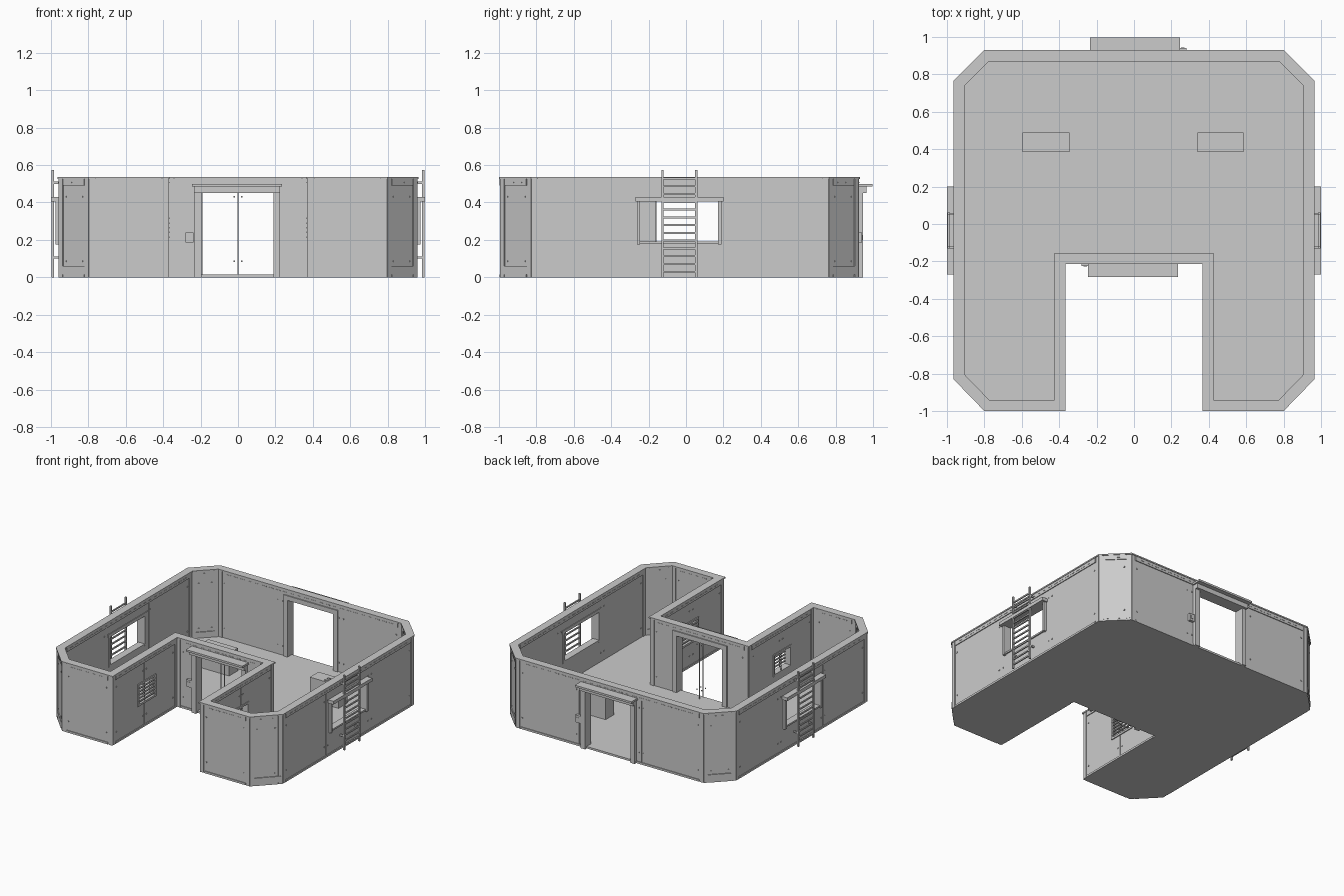
import bpy, bmesh, math
from mathutils import Vector, Matrix

if "Cube" in bpy.data.objects:
    bpy.data.objects.remove(bpy.data.objects["Cube"])

grey = bpy.data.materials.new("plain_grey")
grey.diffuse_color = (0.6, 0.6, 0.6, 1)
grey.use_nodes = True
grey.node_tree.nodes["Principled BSDF"].inputs["Base Color"].default_value = grey.diffuse_color

# Outer outline of the wall cap, counter-clockwise
OUTLINE = [Vector(p) for p in [
    (-0.8, -1), (-0.365, -1), (-0.365, -0.215), (0.365, -0.215), (0.365, -1), (0.8, -1),
    (0.965, -0.83), (0.965, 0.765), (0.8, 0.93), (-0.8, 0.93), (-0.965, 0.765), (-0.965, -0.83)]]
N = len(OUTLINE)
FACE, BACK = 0.01, 0.05          # outer and inner wall faces, inward from the outline
CHAMFERS = (5, 7, 9, 11)


def finish(name, bm):
    bmesh.ops.recalc_face_normals(bm, faces=bm.faces)
    me = bpy.data.meshes.new(name)
    bm.to_mesh(me)
    bm.free()
    me.materials.append(grey)
    ob = bpy.data.objects.new(name, me)
    bpy.context.collection.objects.link(ob)
    return ob


def inset(d):
    pts = []
    for i in range(N):
        a = (OUTLINE[i] - OUTLINE[i - 1]).normalized()
        b = (OUTLINE[(i + 1) % N] - OUTLINE[i]).normalized()
        na, nb = Vector((-a.y, a.x)), Vector((-b.y, b.x))
        pts.append(OUTLINE[i] + (na + nb) * d / (1 + na.dot(nb)))
    return pts


def ring(name, d0, d1, z0, z1):
    bm = bmesh.new()
    loops = [[bm.verts.new((p.x, p.y, z)) for p in inset(d)]
             for d, z in ((d0, z0), (d0, z1), (d1, z1), (d1, z0))]
    for k in range(4):
        a, b = loops[k], loops[(k + 1) % 4]
        for i in range(N):
            j = (i + 1) % N
            bm.faces.new((a[i], a[j], b[j], b[i]))
    return finish(name, bm)


def box(bm, x0, x1, y0, y1, z0, z1):
    m = Matrix.Translation(((x0 + x1) / 2, (y0 + y1) / 2, (z0 + z1) / 2))
    bmesh.ops.create_cube(bm, size=1, matrix=m @ Matrix.Diagonal(
        (abs(x1 - x0), abs(y1 - y0), abs(z1 - z0), 1)))


def length(i, d):
    p = inset(d)
    return (p[(i + 1) % N] - p[i]).length


def plate(bm, i, d, s0, s1, z0, z1, t):
    """Box on wall i at inset d, from s0 to s1 along it, t thick (outward if positive)."""
    p = inset(d)
    u = (p[(i + 1) % N] - p[i]).normalized()
    n = Vector((u.y, -u.x))
    c = p[i] + u * (s0 + s1) / 2 + n * t / 2
    m = Matrix.Translation((c.x, c.y, (z0 + z1) / 2)) @ Matrix.Rotation(math.atan2(u.y, u.x), 4, 'Z')
    bmesh.ops.create_cube(bm, size=1, matrix=m @ Matrix.Diagonal((s1 - s0, abs(t), z1 - z0, 1)))


# Floor slab
bm = bmesh.new()
face = bm.faces.new([bm.verts.new((p.x, p.y, 0)) for p in inset(0.012)])
ext = bmesh.ops.extrude_face_region(bm, geom=[face])
bmesh.ops.translate(bm, vec=(0, 0, 0.015), verts=[v for v in ext["geom"] if isinstance(v, bmesh.types.BMVert)])
finish("floor", bm)

# Walls with door and window openings, and cap
walls = ring("walls", FACE, BACK, 0, 0.526)
ring("wall_cap", 0, 0.06, 0.525, 0.535)
bm = bmesh.new()
for s, f in ((1, -0.215), (-1, 0.93)):
    box(bm, -0.195 * s, 0.19 * s, f - 0.1, f + 0.1, 0.015, 0.45)
for s in (-1, 1):
    box(bm, s * 0.85, s * 1.05, -0.245, 0.17, 0.19, 0.405)
    box(bm, s * 0.33, s * 0.45, -0.67, -0.48, 0.195, 0.335)
cutter = finish("opening_cutter", bm)
cutter.hide_render = True
cutter.display_type = 'WIRE'
cut = walls.modifiers.new("openings", 'BOOLEAN')
cut.object, cut.operation, cut.solver = cutter, 'DIFFERENCE', 'EXACT'

# Wall trim: corner posts, fascia, skirting, seams, bolts and slots, on both faces
posts, trim, seams, bolts = (bmesh.new() for _ in range(4))
for i in range(N):
    for d, side in ((FACE, 1), (BACK, -1)):
        L = length(i, d)
        for s in (0, L - 0.03):
            plate(posts, i, d, s, s + 0.03, 0, 0.525, 0.005 * side)
        plate(trim, i, d, 0.035, L - 0.035, 0.49, 0.525, 0.006 * side)
        plate(trim, i, d, 0.035, L - 0.035, 0, 0.015, 0.006 * side)
        if i in CHAMFERS:
            plate(trim, i, d, 0.01, L - 0.01, 0.015, 0.06, 0.007 * side)
        count = max(1, round(L / 0.5))
        for k in range(count + 1):
            s = min(max(L * k / count, 0.05), L - 0.05)
            if 0 < k < count:
                plate(seams, i, d, s - 0.004, s + 0.004, 0.015, 0.49, 0.002 * side)
            for z in (0.085, 0.43):
                for o in (-0.02, 0.02) if 0 < k < count else (0,):
                    plate(bolts, i, d, s + o - 0.004, s + o + 0.004, z - 0.004, z + 0.004, 0.004 * side)
        slots = int((L - 0.1) / 0.06)
        for k in range(slots):
            s = L / 2 + (k - (slots - 1) / 2) * 0.06
            plate(bolts, i, d, s - 0.018, s + 0.018, 0.505, 0.51, 0.008 * side)
finish("corner_posts", posts)
finish("fascia_and_skirting", trim)
finish("panel_seams", seams)
finish("bolts_and_slots", bolts)

# Doorways: jambs, header, canopy and call box; the rear one is turned around
for name, s, f in (("front", 1, -0.215), ("rear", -1, 0.93)):
    bm = bmesh.new()

    def part(x0, x1, out0, out1, z0, z1):
        box(bm, s * x0, s * x1, f - s * out0, f - s * out1, z0, z1)
    part(-0.235, -0.195, -0.058, 0.016, 0, 0.45)
    part(0.19, 0.225, -0.058, 0.016, 0, 0.45)
    part(-0.235, 0.225, -0.058, 0.035, 0.45, 0.485)
    part(-0.245, 0.235, -0.01, 0.068, 0.485, 0.5)
    finish(name + "_door_frame", bm)
    bm = bmesh.new()
    part(-0.28, -0.238, -0.012, 0.01, 0.185, 0.24)
    part(-0.27, -0.25, 0.01, 0.013, 0.2, 0.225)
    finish(name + "_call_box", bm)

for name, s in (("left", -1), ("right", 1)):
    # Side window surround
    bm = bmesh.new()
    box(bm, s * 0.91, s * 0.975, -0.262, -0.245, 0.175, 0.405)
    box(bm, s * 0.91, s * 0.975, 0.17, 0.19, 0.175, 0.405)
    box(bm, s * 0.91, s * 0.965, -0.245, 0.17, 0.18, 0.192)
    box(bm, s * 0.91, s * 1.0, -0.27, 0.2, 0.405, 0.43)
    finish(name + "_window_frame", bm)

    # Ladder over the window
    bm = bmesh.new()
    for y in (-0.125, 0.055):
        box(bm, s * 0.985, s * 0.998, y - 0.006, y + 0.006, 0, 0.575)
        for z in (0.1, 0.5):
            box(bm, s * 0.95, s * 0.99, y - 0.005, y + 0.005, z, z + 0.012)
    for k in range(13):
        z = 0.03 + k * 0.0415
        box(bm, s * 0.987, s * 0.996, -0.125, 0.055, z - 0.005, z + 0.005)
    finish(name + "_ladder", bm)

    # Small barred window in the entrance recess
    bm = bmesh.new()
    for y0, y1, z0, z1 in ((-0.685, -0.67, 0.18, 0.35), (-0.48, -0.465, 0.18, 0.35),
                           (-0.67, -0.48, 0.18, 0.195), (-0.67, -0.48, 0.335, 0.35)):
        box(bm, s * 0.368, s * 0.42, y0, y1, z0, z1)
    for k in range(5):
        z = 0.215 + k * 0.025
        box(bm, s * 0.366, s * 0.376, -0.675, -0.475, z - 0.004, z + 0.004)
    finish(name + "_barred_window", bm)

# Consoles inside
bm = bmesh.new()
box(bm, -0.595, -0.345, 0.385, 0.49, 0.015, 0.19)
finish("left_console", bm)
bm = bmesh.new()
box(bm, 0.34, 0.585, 0.385, 0.49, 0.015, 0.19)
finish("right_console", bm)
bm = bmesh.new()
box(bm, 0.46, 0.545, 0.395, 0.44, 0.188, 0.198)
for x in (0.478, 0.5025, 0.527):
    bmesh.ops.create_cone(bm, cap_ends=True, segments=12, radius1=0.01, radius2=0.01, depth=0.01,
                          matrix=Matrix.Translation((x, 0.4175, 0.201)))
finish("console_buttons", bm)
